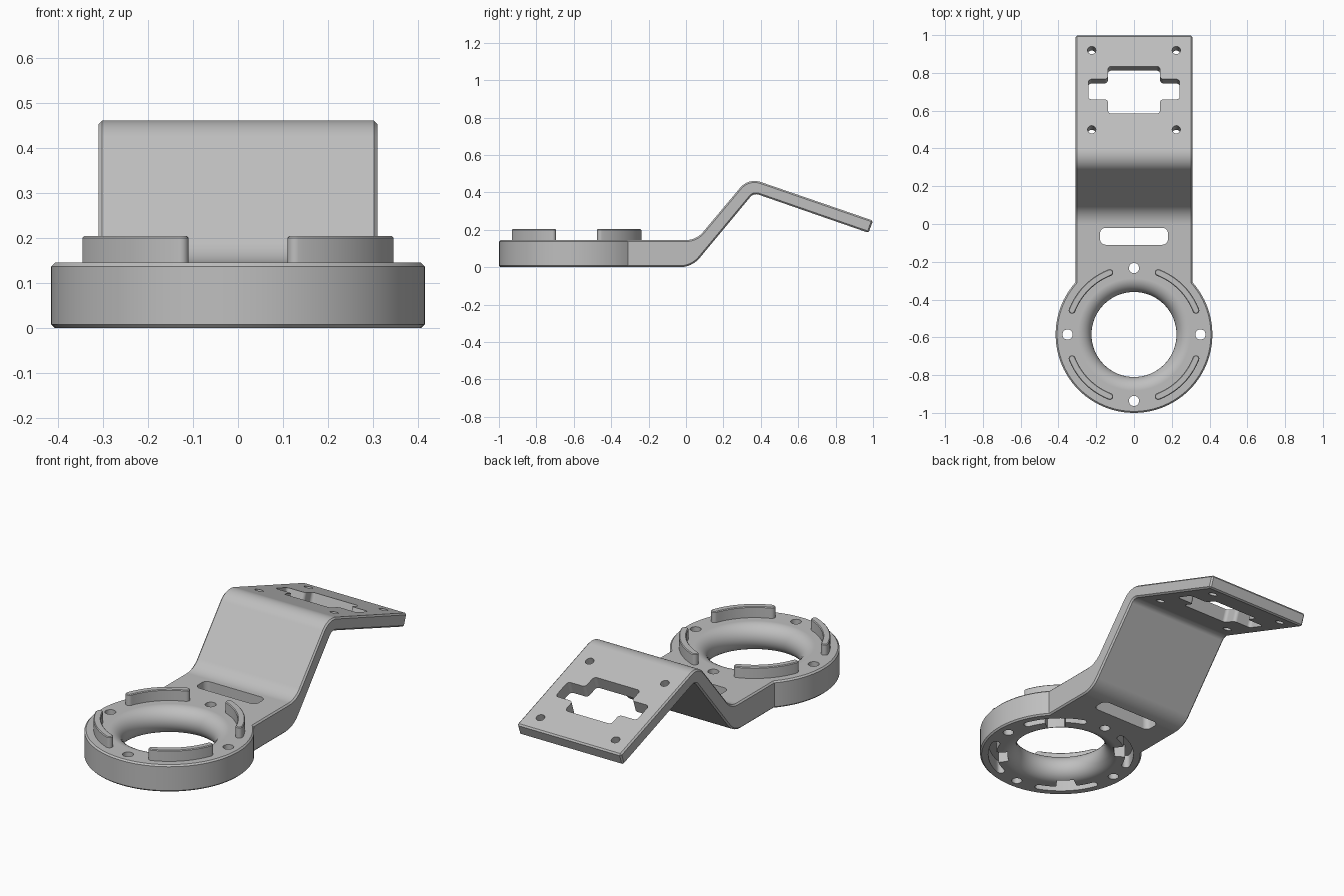
import bpy, bmesh, math
from mathutils import Matrix, Vector

if "Cube" in bpy.data.objects:
    bpy.data.objects.remove(bpy.data.objects["Cube"], do_unlink=True)

grey = bpy.data.materials.new("plain grey")
grey.use_nodes = True
colour = (0.52, 0.52, 0.52, 1)
grey.diffuse_color = colour
grey.node_tree.nodes["Principled BSDF"].inputs["Base Color"].default_value = colour

THICK = 0.145
RING = Vector((0, -0.585, 0))     # centre of the ring
RING_R, HOLE_R, FLARE = 0.415, 0.225, THICK / 2
BOLT_R = 0.352                    # circle carrying tabs and screw holes
TILT = math.atan(0.346)           # slope of the mounting plate


def finish(name, bm, matrix=None):
    bmesh.ops.recalc_face_normals(bm, faces=bm.faces)
    mesh = bpy.data.meshes.new(name)
    bm.to_mesh(mesh)
    bm.free()
    if matrix:
        mesh.transform(matrix)
    mesh.materials.append(grey)
    obj = bpy.data.objects.new(name, mesh)
    bpy.context.collection.objects.link(obj)
    return obj


def prism(name, outline, low, high, matrix=None):
    """Extrude a flat outline from low to high along local z."""
    bm = bmesh.new()
    face = bm.faces.new([bm.verts.new((p[0], p[1], low)) for p in outline])
    new = bmesh.ops.extrude_face_region(bm, geom=[face])["geom"]
    verts = [v for v in new if isinstance(v, bmesh.types.BMVert)]
    bmesh.ops.translate(bm, verts=verts, vec=(0, 0, high - low))
    return finish(name, bm, matrix)


def arc(radius, start, end, steps, centre=(0, 0)):
    angles = [start + (end - start) * i / steps for i in range(steps + 1)]
    return [(centre[0] + radius * math.cos(a), centre[1] + radius * math.sin(a)) for a in angles]


def circle(radius, steps=32):
    return arc(radius, 0, math.tau, steps)[:-1]


def rounded(corners, steps=6):
    """Fillet each (x, y, radius) corner of a polygon."""
    out = []
    for i, (x, y, radius) in enumerate(corners):
        p = Vector((x, y))
        if radius == 0:
            out.append(p)
            continue
        a = (Vector(corners[i - 1][:2]) - p).normalized()
        b = (Vector(corners[(i + 1) % len(corners)][:2]) - p).normalized()
        half = a.angle(b) / 2
        centre = p + (a + b).normalized() * radius / math.sin(half)
        start = p + a * radius / math.tan(half) - centre
        end = p + b * radius / math.tan(half) - centre
        sweep = start.angle(end)
        for k in range(steps + 1):
            t = k / steps
            v = start * math.sin((1 - t) * sweep) + end * math.sin(t * sweep)
            out.append(centre + v / math.sin(sweep))
    return out


def curved_slot(radius, width, half_angle):
    """Arc-shaped slot outline with round ends, centred on angle 0."""
    w, h = width / 2, half_angle
    tip = lambda a: (radius * math.cos(a), radius * math.sin(a))
    return (arc(radius + w, -h, h, 20) + arc(w, h, h + math.pi, 8, tip(h))[1:-1]
            + arc(radius - w, h, -h, 20) + arc(w, math.pi - h, math.tau - h, 8, tip(-h))[1:-1])


def apply_modifier(obj, kind, **settings):
    mod = obj.modifiers.new(kind.title(), kind)
    for key, value in settings.items():
        setattr(mod, key, value)
    bpy.context.view_layer.objects.active = obj
    bpy.ops.object.modifier_apply(modifier=mod.name)


def bevel(obj, width=0.008):
    apply_modifier(obj, "BEVEL", width=width, segments=1, limit_method="ANGLE",
                   angle_limit=math.radians(40))


def combine(obj, other, operation):
    apply_modifier(obj, "BOOLEAN", object=other, operation=operation, solver="EXACT")
    bpy.data.objects.remove(other, do_unlink=True)


def cut(outline, low, high, matrix=None):
    combine(body, prism("cutter", outline, low, high, matrix), "DIFFERENCE")


def smooth(obj):
    bpy.ops.object.select_all(action="DESELECT")
    obj.select_set(True)
    bpy.context.view_layer.objects.active = obj
    bpy.ops.object.shade_smooth_by_angle(angle=math.radians(32))
    mod = obj.modifiers.new("Weighted Normal", "WEIGHTED_NORMAL")
    mod.keep_sharp = True


# Ring disc
at_ring = Matrix.Translation(RING)
body = prism("bracket_body", circle(RING_R, 96), 0, THICK, at_ring)
bevel(body)

# Bent strap: side profile (y, z, fillet) extruded across x
side = [(-0.40, 0, 0), (0.032, 0, 0.14), (0.362, 0.397, 0.04), (0.976, 0.184, 0),
        (1.0, 0.249, 0), (0.334, 0.478, 0.1), (0.055, THICK, 0.12), (-0.40, THICK, 0)]
across = Matrix(((0, 0, 1), (1, 0, 0), (0, 1, 0))).to_4x4()
strap = prism("strap", rounded(side, 10), -0.31, 0.31, across)
bevel(strap)
combine(body, strap, "UNION")

# Flared opening through the ring
bm = bmesh.new()
flare_r = HOLE_R + FLARE
profile = [(0, -0.05), (flare_r, -0.05)]
profile += [(r, z) for r, z in arc(FLARE, 1.5 * math.pi, 0.5 * math.pi, 16, (flare_r, FLARE))]
profile += [(flare_r, THICK + 0.05), (0, THICK + 0.05)]
verts = [bm.verts.new((r, 0, z)) for r, z in profile]
edges = [bm.edges.new(pair) for pair in zip(verts, verts[1:])]
bmesh.ops.spin(bm, geom=verts + edges, axis=(0, 0, 1), cent=(0, 0, 0),
               angle=math.tau, steps=96)
bmesh.ops.remove_doubles(bm, verts=bm.verts, dist=0.0001)
combine(body, finish("throat_cutter", bm, at_ring), "DIFFERENCE")

# Screw holes, locking tabs on top and matching keyed slots underneath
names = ["back_left", "back_right", "front_right", "front_left"]
spread = math.radians(23.7)
key = arc(0.372, -0.16, 0.16, 8) + arc(0.275, 0.16, -0.16, 8)
for i, name in enumerate(names):
    turn = at_ring @ Matrix.Rotation(i * math.pi / 2, 4, "Z")
    cut(circle(0.027, 24), -0.1, 0.3, turn @ Matrix.Translation((BOLT_R, 0, 0)))
    diagonal = turn @ Matrix.Rotation(math.pi / 4, 4, "Z")
    cut(curved_slot(BOLT_R, 0.042, spread), -0.05, 0.07, diagonal)
    cut(key, -0.05, 0.07, diagonal)
    tab = prism("tab_" + name, curved_slot(BOLT_R, 0.036, spread), 0.13, 0.204, diagonal)
    bevel(tab, 0.004)
    smooth(tab)

# Long slot in the flat of the strap
cut(rounded([(-0.18, -0.11, 0.03), (0.18, -0.11, 0.03),
             (0.18, -0.02, 0.03), (-0.18, -0.02, 0.03)]), -0.1, 0.3)

# Cross window and corner holes, square to the sloping plate
plate = Matrix.Translation((0, 0.71, 0.349)) @ Matrix.Rotation(-TILT, 4, "X")
wide, narrow, tall, low, high = 0.242, 0.138, 0.132, -0.053, 0.06
right = [(narrow, -tall), (narrow, low), (wide, low), (wide, high), (narrow, high), (narrow, tall)]
cross = right + [(-x, y) for x, y in reversed(right)]
cut(rounded([(x, y, 0.018) for x, y in cross]), -0.15, 0.15, plate)
for sx in (-1, 1):
    for sy in (-1, 1):
        spot = Matrix.Translation((sx * 0.224, sy * 0.222, 0))
        cut(circle(0.022, 24), -0.12, 0.12, plate @ spot)
smooth(body)
